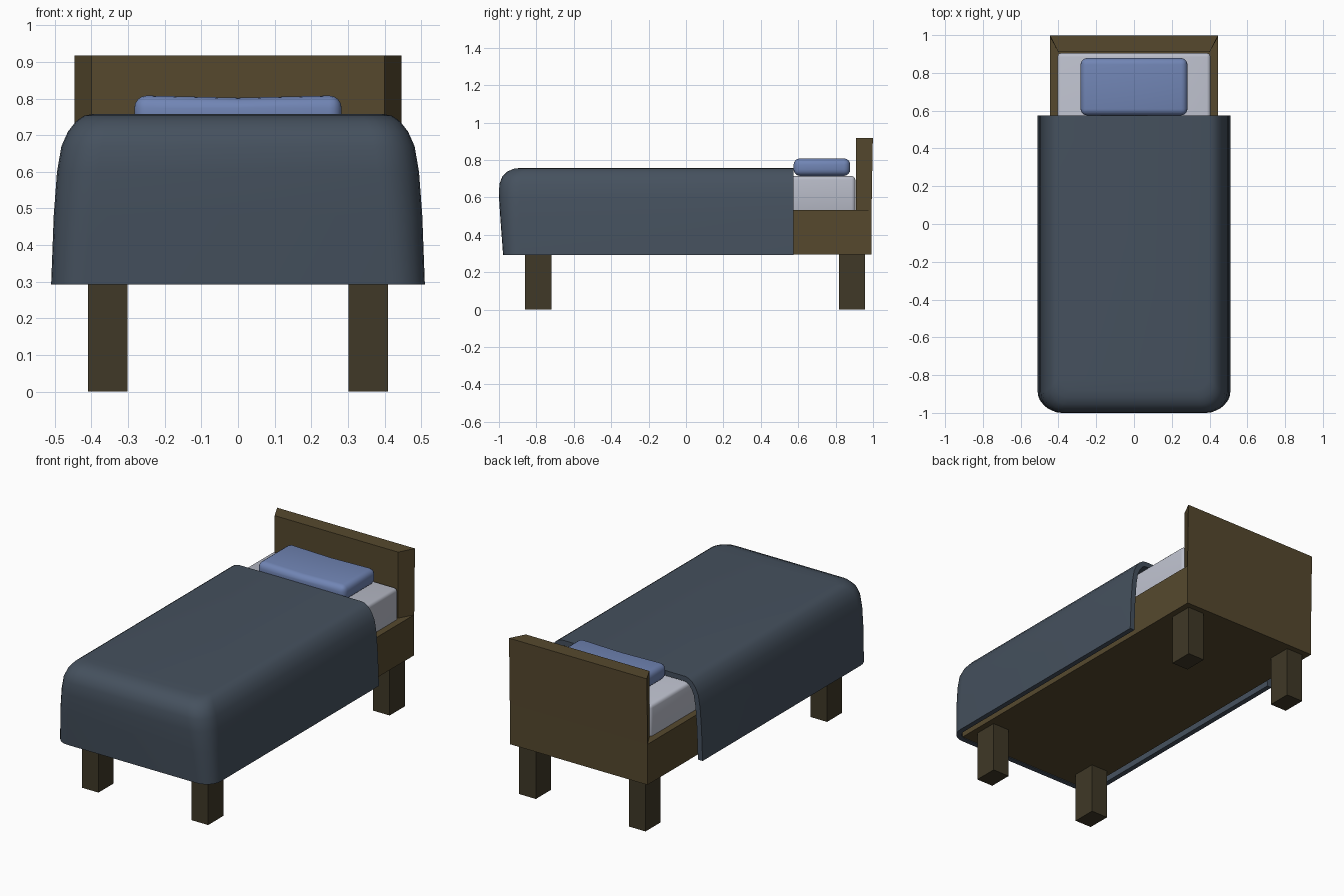
import bpy, bmesh, math

if "Cube" in bpy.data.objects:
    bpy.data.objects.remove(bpy.data.objects["Cube"])


def material(name, rgb):
    m = bpy.data.materials.new(name)
    m.diffuse_color = (*rgb, 1)
    m.use_nodes = True
    m.node_tree.nodes["Principled BSDF"].inputs["Base Color"].default_value = m.diffuse_color
    return m


WOOD = material("brown wood", (0.092, 0.066, 0.027))
DARK = material("dark wood", (0.050, 0.040, 0.020))
SHEET = material("pale sheet", (0.50, 0.52, 0.60))
BLUE = material("blue pillow fabric", (0.165, 0.235, 0.46))
SLATE = material("slate blanket fabric", (0.060, 0.082, 0.112))


def finish(bm, name, mat, smooth=False):
    bmesh.ops.recalc_face_normals(bm, faces=bm.faces)
    me = bpy.data.meshes.new(name)
    bm.to_mesh(me)
    bm.free()
    me.materials.append(mat)
    ob = bpy.data.objects.new(name, me)
    bpy.context.collection.objects.link(ob)
    if smooth:
        bpy.ops.object.select_all(action='DESELECT')
        ob.select_set(True)
        bpy.context.view_layer.objects.active = ob
        bpy.ops.object.shade_smooth_by_angle(angle=math.radians(40))
    return ob


def box(x0, x1, y0, y1, z0, z1, bevel=0, seg=3):
    bm = bmesh.new()
    bmesh.ops.create_cube(bm, size=1)
    for v in bm.verts:
        v.co = ((x0, x1)[v.co.x > 0], (y0, y1)[v.co.y > 0], (z0, z1)[v.co.z > 0])
    if bevel:
        bmesh.ops.bevel(bm, geom=bm.edges[:], offset=bevel, segments=seg,
                        profile=0.5, affect='EDGES')
    return bm


# Bed base and legs
finish(box(-0.445, 0.445, -0.945, 0.992, 0.295, 0.532), "bed_base", WOOD)
for side, x in (("left", -0.355), ("right", 0.355)):
    for end, y in (("front", -0.79), ("back", 0.888)):
        finish(box(x - 0.054, x + 0.054, y - 0.07, y + 0.07, 0, 0.297),
               f"{end}_{side}_leg", DARK)

# Headboard: narrower at its front face
bm = box(-0.446, 0.446, 0.91, 0.999, 0.53, 0.918)
for v in bm.verts:
    if v.co.y < 0.95:
        v.co.x *= 0.40 / 0.446
    elif v.co.z < 0.6:
        v.co.y = 0.992
finish(bm, "headboard", WOOD)

# Mattress
finish(box(-0.405, 0.405, -0.88, 0.905, 0.50, 0.714, 0.02), "mattress", SHEET, True)

# Pillow with a slight dip across the middle
bm = box(-0.283, 0.283, 0.575, 0.878, 0.715, 0.808, 0.034, 4)
bmesh.ops.bisect_plane(bm, geom=bm.verts[:] + bm.edges[:] + bm.faces[:],
                       plane_co=(0, 0, 0), plane_no=(1, 0, 0))
for v in bm.verts:
    if abs(v.co.x) < 0.01 and v.co.z > 0.78:
        v.co.z -= 0.006
finish(bm, "pillow", BLUE, True)

# Blanket: U-shaped rings (height, half width, front y, corner radius)
levels = [(0.293, 0.510, -0.978, 0.09), (0.48, 0.503, -0.992, 0.10),
          (0.60, 0.494, -1.000, 0.11), (0.67, 0.482, -0.998, 0.11),
          (0.71, 0.464, -0.983, 0.10), (0.738, 0.442, -0.956, 0.09),
          (0.753, 0.420, -0.920, 0.08), (0.758, 0.395, -0.880, 0.07)]
bm = bmesh.new()
rings = []
for z, w, f, r in levels:
    half = [(w, 0.575)]
    for i in range(7):
        a = math.pi / 2 * i / 6
        half.append((w - r + r * math.cos(a), f + r - r * math.sin(a)))
    pts = half + [(-x, y) for x, y in reversed(half)]
    rings.append([bm.verts.new((x, y, z)) for x, y in pts])
for a, b in zip(rings, rings[1:]):
    for i in range(len(a) - 1):
        bm.faces.new((a[i], a[i + 1], b[i + 1], b[i]))
bm.faces.new(rings[-1])
bmesh.ops.recalc_face_normals(bm, faces=bm.faces)
top = max(bm.faces, key=lambda f: f.calc_area() * (abs(f.normal.z) > 0.9))
if top.normal.z < 0:
    bmesh.ops.reverse_faces(bm, faces=bm.faces[:])

# Give the cloth thickness inward, with a closed hem
outer = bm.faces[:]
rim = [e for e in bm.edges if e.is_boundary]
bm.normal_update()
inner = {v: bm.verts.new(v.co - v.normal * 0.03) for v in bm.verts[:]}
for v, n in inner.items():
    if v.co.y > 0.57:
        n.co.y = v.co.y
    if v.co.z < 0.3:
        n.co.z = v.co.z
for f in outer:
    bm.faces.new([inner[v] for v in reversed(f.verts)])
for e in rim:
    p, q = e.verts
    bm.faces.new((p, q, inner[q], inner[p]))
finish(bm, "blanket", SLATE, True)
